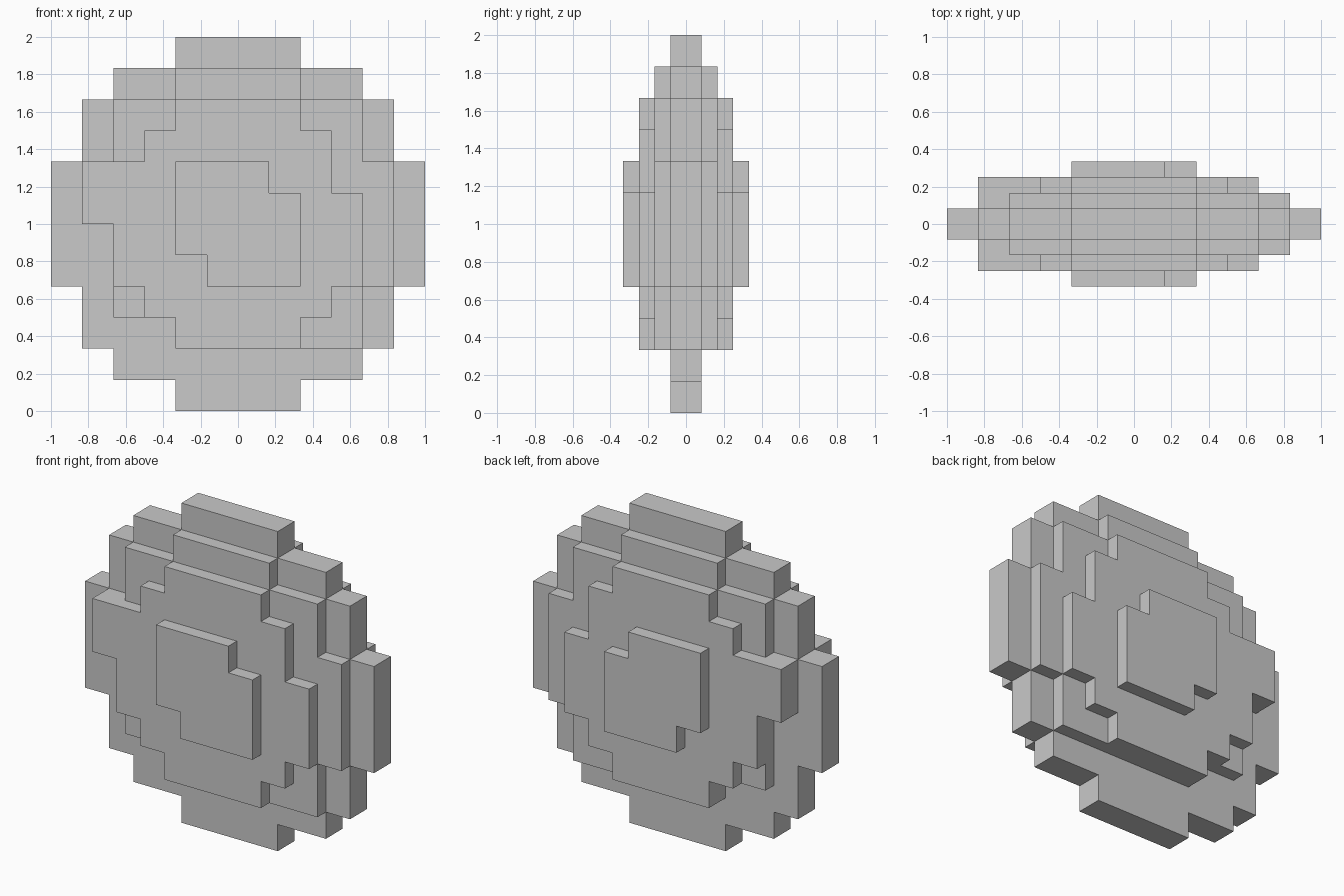
import bpy
import bmesh

if "Cube" in bpy.data.objects:
    bpy.data.objects.remove(bpy.data.objects["Cube"], do_unlink=True)

U = 1 / 6   # one block
D = U / 2   # depth of one layer

stone = bpy.data.materials.new("plain grey")
stone.use_nodes = True
GREY = (0.587, 0.587, 0.587, 1)
stone.diffuse_color = GREY
stone.node_tree.nodes["Principled BSDF"].inputs["Base Color"].default_value = GREY


def outline(rows):
    """Stepped outline from rows of (bottom, top, left, right) in blocks."""
    pts = []
    for z0, z1, _, x in rows:
        pts += [(x, z0), (x, z1)]
    for z0, z1, x, _ in reversed(rows):
        pts += [(x, z1), (x, z0)]
    # drop repeated points and points along straight runs
    clean = []
    for i, p in enumerate(pts):
        a, b = pts[i - 1], pts[(i + 1) % len(pts)]
        straight = a[0] == p[0] == b[0] or a[1] == p[1] == b[1]
        if p != a and not straight:
            clean.append(p)
    return clean


def slab(name, rows, y_base, y_cap, closed=False):
    """Extrude a stepped outline; the hidden base is left open unless closed."""
    bm = bmesh.new()
    pts = outline(rows)
    base = [bm.verts.new((x * U, y_base * D, z * U)) for x, z in pts]
    cap = [bm.verts.new((x * U, y_cap * D, z * U)) for x, z in pts]
    flip = y_cap > y_base
    faces = [cap]
    if closed:
        faces.append(base[::-1])
    for i in range(len(pts)):
        j = (i + 1) % len(pts)
        faces.append([base[i], base[j], cap[j], cap[i]])
    for f in faces:
        bm.faces.new(f[::-1] if flip else f)
    mesh = bpy.data.meshes.new(name)
    bm.to_mesh(mesh)
    bm.free()
    mesh.materials.append(stone)
    bpy.context.collection.objects.link(bpy.data.objects.new(name, mesh))


# Widest middle disc
rim = [(0, 1, -2, 2), (1, 2, -4, 4), (2, 4, -5, 5), (4, 8, -6, 6),
       (8, 10, -5, 5), (10, 11, -4, 4), (11, 12, -2, 2)]
slab("middle_disc", rim, 1, -1, closed=True)

# Shrinking layers, the same on front and back
layers = {
    "outer_layer": [(2, 3, -2, 4), (3, 4, -4, 4), (4, 6, -4, 5),
                    (6, 8, -5, 5), (8, 10, -4, 4), (10, 11, -2, 2)],
    "inner_layer": [(2, 3, -2, 2), (3, 4, -3, 3), (4, 6, -4, 4), (6, 7, -5, 4),
                    (7, 8, -5, 3), (8, 9, -3, 3), (9, 10, -2, 2)],
    "centre_plate": [(4, 5, -1, 2), (5, 7, -2, 2), (7, 8, -2, 1)],
}
for n, (name, rows) in enumerate(layers.items(), start=1):
    for side, sign in (("front", -1), ("back", 1)):
        slab(f"{side}_{name}", rows, sign * n, sign * (n + 1))
